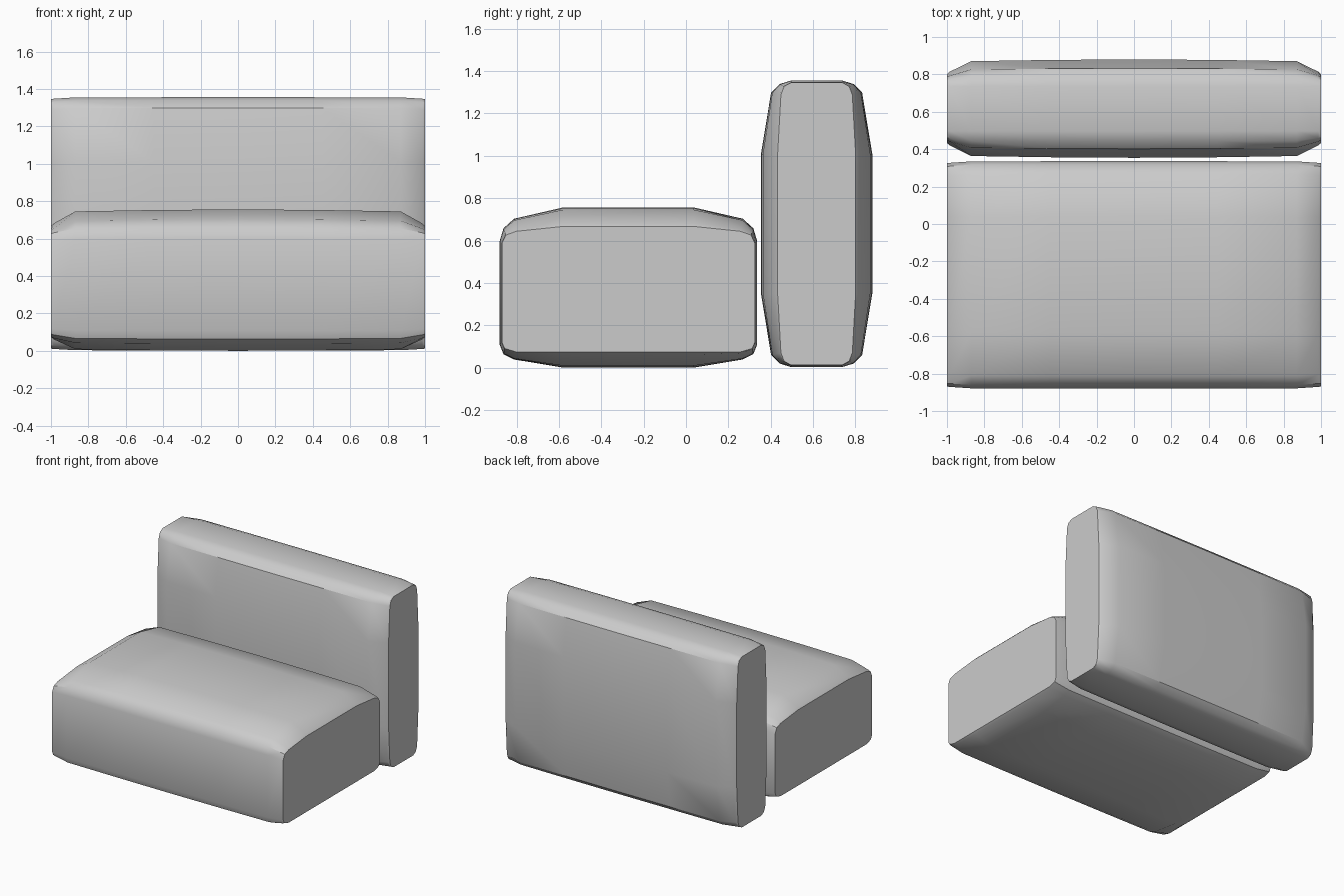
import bpy, bmesh

cube = bpy.data.objects.get("Cube")
if cube:
    bpy.data.objects.remove(cube, do_unlink=True)

fabric = bpy.data.materials.new("light grey fabric")
fabric.use_nodes = True
fabric.diffuse_color = (0.6, 0.6, 0.6, 1)
fabric.node_tree.nodes["Principled BSDF"].inputs["Base Color"].default_value = (0.6, 0.6, 0.6, 1)


def mix(a, b, t):
    return [(p[0] + (q[0] - p[0]) * t, p[1] + (q[1] - p[1]) * t) for p, q in zip(a, b)]


def cushion(name, middle, end, place):
    """Loft half profiles (length, thickness), mirrored into loops, across the width."""
    # Width stations, each with its blend from the puffed middle to the flat end
    half = [(0.45, 0.04), (0.87, 0.13), (0.985, 0.9), (1.0, 1.08)]
    stations = [(-x, t) for x, t in reversed(half)] + [(0, 0)] + half
    bm = bmesh.new()
    loops = []
    for x, t in stations:
        side = mix(middle, end, t)
        ring = side + [(-u, w) for u, w in reversed(side)]
        loops.append([bm.verts.new((x, *place(u, w))) for u, w in ring])
    for a, b in zip(loops, loops[1:]):
        for i in range(len(a)):
            j = (i + 1) % len(a)
            bm.faces.new((a[i], a[j], b[j], b[i]))
    bm.faces.new(loops[0])
    bm.faces.new(loops[-1])
    bmesh.ops.recalc_face_normals(bm, faces=bm.faces)
    mesh = bpy.data.meshes.new(name)
    bm.to_mesh(mesh)
    bm.free()
    mesh.materials.append(fabric)
    obj = bpy.data.objects.new(name, mesh)
    bpy.context.collection.objects.link(obj)
    bpy.ops.object.select_all(action='DESELECT')
    obj.select_set(True)
    bpy.context.view_layer.objects.active = obj
    bpy.ops.object.shade_smooth_by_angle(angle=0.6)


# Seat cushion: thickness runs up, length runs front to back
seat_middle = [(0.31, 0.378), (0.54, 0.325), (0.59, 0.28), (0.608, 0.22),
               (0.608, -0.27), (0.59, -0.315), (0.54, -0.34), (0.31, -0.378)]
seat_end = [(0.31, 0.295), (0.53, 0.27), (0.58, 0.25), (0.598, 0.21),
            (0.598, -0.26), (0.585, -0.29), (0.53, -0.307), (0.31, -0.31)]
cushion("seat_cushion", seat_middle, seat_end, lambda u, w: (u - 0.272, w + 0.378))

# Back cushion: thickness runs front to back, length runs up
back_middle = [(0.33, 0.263), (0.62, 0.215), (0.66, 0.175), (0.677, 0.12)]
back_end = [(0.33, 0.19), (0.61, 0.172), (0.65, 0.155), (0.668, 0.12)]
back_middle += [(u, -w) for u, w in reversed(back_middle)]
back_end += [(u, -w) for u, w in reversed(back_end)]
cushion("back_cushion", back_middle, back_end, lambda u, w: (w + 0.617, u + 0.679))
